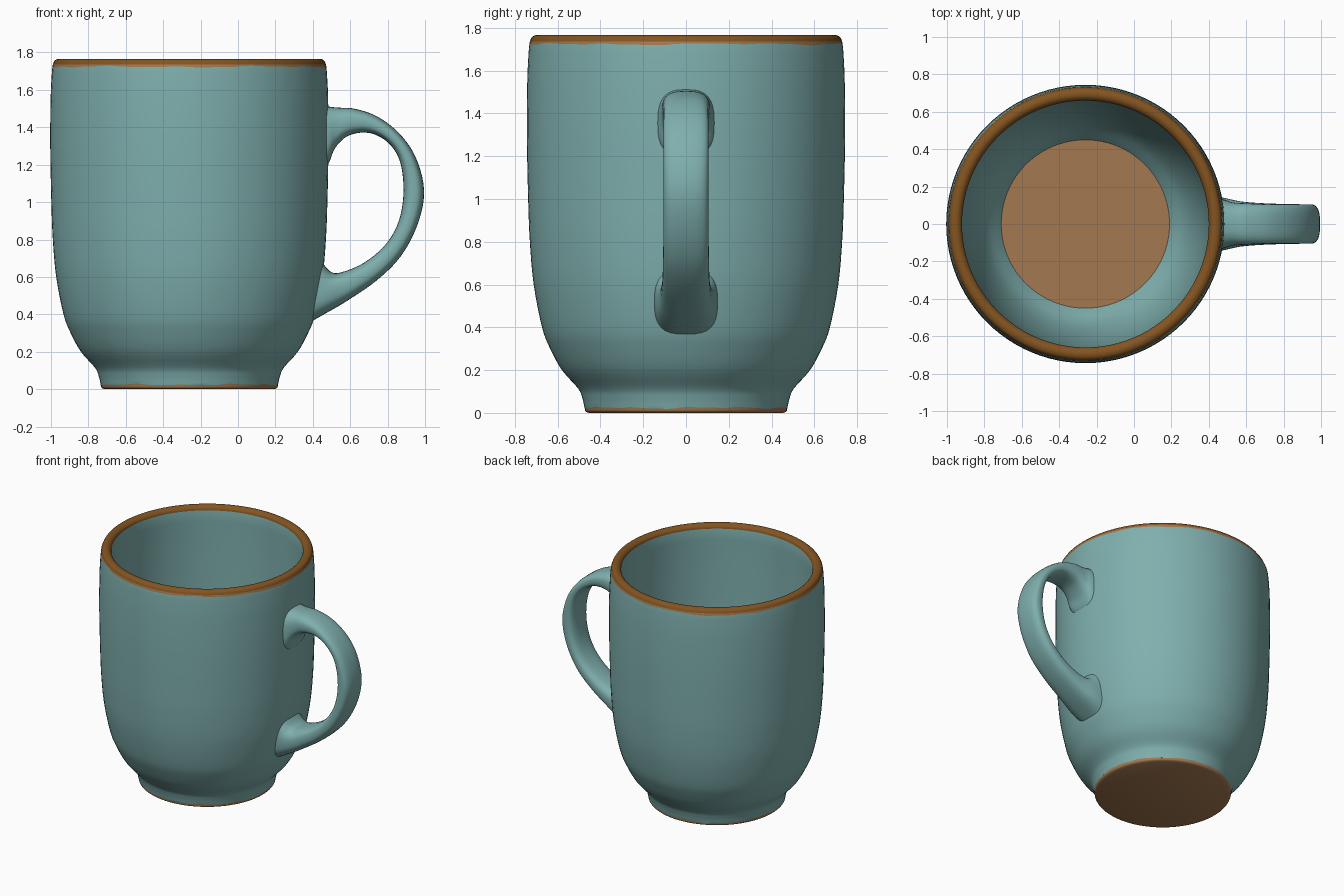
import bpy, bmesh
from math import sin, cos, tau, radians, copysign
from mathutils import Vector

cube = bpy.data.objects.get("Cube")
if cube:
    bpy.data.objects.remove(cube)

SIDES = 96
AXIS_X = -0.26


def material(name, colour):
    mat = bpy.data.materials.new(name)
    mat.use_nodes = True
    mat.diffuse_color = (*colour, 1)
    shader = next(n for n in mat.node_tree.nodes if n.type == 'BSDF_PRINCIPLED')
    shader.inputs["Base Color"].default_value = (*colour, 1)
    shader.inputs["Roughness"].default_value = 0.5
    return mat


teal = material("teal glaze", (0.21, 0.43, 0.42))
tan = material("bare clay", (0.37, 0.19, 0.08))
brown = material("brown rim", (0.23, 0.09, 0.015))


def smooth(points, steps):
    """Catmull-Rom curve through points of any dimension."""
    pts = [Vector(p) for p in points]
    pts = [2 * pts[0] - pts[1]] + pts + [2 * pts[-1] - pts[-2]]
    out = []
    for a, b, c, d in zip(pts, pts[1:], pts[2:], pts[3:]):
        for i in range(steps):
            t = i / steps
            out.append(b + (c - a) * t / 2 + (a - 2.5 * b + 2 * c - d / 2) * t * t
                       + (1.5 * (b - c) + (d - a) / 2) * t ** 3)
    return out + [pts[-2]]


def skin(bm, rings, mats, caps=False):
    """Join closed rings of positions; mats gives one index per band."""
    loops = [[bm.verts.new(p) for p in ring] for ring in rings]
    n = len(loops[0])
    for low, high, m in zip(loops, loops[1:], mats):
        for i in range(n):
            j = (i + 1) % n
            bm.faces.new((low[i], low[j], high[j], high[i])).material_index = m
    if caps:
        bm.faces.new(loops[0])
        bm.faces.new(loops[-1])


def finish(name, bm, materials):
    bmesh.ops.remove_doubles(bm, verts=bm.verts, dist=0.00005)
    bmesh.ops.recalc_face_normals(bm, faces=bm.faces)
    mesh = bpy.data.meshes.new(name)
    bm.to_mesh(mesh)
    bm.free()
    for m in materials:
        mesh.materials.append(m)
    obj = bpy.data.objects.new(name, mesh)
    bpy.context.collection.objects.link(obj)
    bpy.ops.object.select_all(action='DESELECT')
    obj.select_set(True)
    bpy.context.view_layer.objects.active = obj
    bpy.ops.object.shade_smooth_by_angle(angle=radians(45))
    return obj


# Cup body: profile sections (radius, height), material, wobble of the end seam
TEAL, TAN, BROWN = range(3)
sections = [
    ([(0, 0), (0.455, 0)], TAN, 0),
    ([(0.455, 0), (0.47, 0.008), (0.474, 0.024)], TAN, 0.005),
    ([(0.474, 0.024), (0.485, 0.07), (0.505, 0.115), (0.58, 0.2), (0.635, 0.3),
      (0.673, 0.4), (0.712, 0.6), (0.73, 0.8), (0.738, 1.0), (0.744, 1.3),
      (0.742, 1.55), (0.736, 1.68), (0.732, 1.724)], TEAL, 0.005),
    ([(0.732, 1.724), (0.73, 1.737)], TAN, 0),
    ([(0.73, 1.737), (0.72, 1.757), (0.7, 1.766), (0.68, 1.763),
      (0.665, 1.75), (0.66, 1.735)], BROWN, 0),
    ([(0.66, 1.735), (0.662, 1.4), (0.657, 1.0), (0.635, 0.65), (0.595, 0.4),
      (0.535, 0.22), (0.45, 0.1)], TEAL, 0),
    ([(0.45, 0.1), (0, 0.1)], TAN, 0),
]


def wobble(a):
    return (sin(5 * a) + sin(11 * a + 1) + 0.6 * sin(23 * a + 2)) / 2


rings, bands = [], []
for points, mat, amount in sections:
    curve = smooth(points, 4 if len(points) > 2 else 1)
    for k, (r, z) in enumerate(curve):
        # Drop the duplicate start of each section after the first
        if k == 0 and rings:
            continue
        drift = amount if k == len(curve) - 1 else 0
        ring = []
        for i in range(SIDES):
            a = tau * i / SIDES
            ring.append((AXIS_X + r * cos(a), r * sin(a), z + drift * wobble(a)))
        if rings:
            bands.append(mat)
        rings.append(ring)

body = bmesh.new()
skin(body, rings, bands)
finish("cup_body", body, [teal, tan, brown])

# Handle: outer x, outer z, inner x, inner z, half width at each station
stations = [
    (0.43, 1.53, 0.43, 1.15, 0.14),
    (0.48, 1.512, 0.485, 1.21, 0.13),
    (0.54, 1.505, 0.52, 1.29, 0.115),
    (0.62, 1.5, 0.59, 1.355, 0.11),
    (0.74, 1.46, 0.7, 1.37, 0.105),
    (0.86, 1.37, 0.8, 1.32, 0.105),
    (0.95, 1.24, 0.865, 1.22, 0.105),
    (0.995, 1.06, 0.885, 1.06, 0.105),
    (0.96, 0.88, 0.86, 0.9, 0.105),
    (0.87, 0.71, 0.79, 0.775, 0.107),
    (0.74, 0.58, 0.68, 0.68, 0.11),
    (0.58, 0.47, 0.57, 0.63, 0.12),
    (0.46, 0.4, 0.5, 0.625, 0.14),
    (0.37, 0.35, 0.44, 0.69, 0.15),
]


def rounded(v):
    return copysign(abs(v) ** 0.72, v)


rings = []
for ox, oz, ix, iz, width in smooth(stations, 5):
    outer, inner = Vector((ox, 0, oz)), Vector((ix, 0, iz))
    mid, half = (outer + inner) / 2, (outer - inner) / 2
    rings.append([mid + half * rounded(cos(tau * i / 32))
                  + Vector((0, width * rounded(sin(tau * i / 32)), 0)) for i in range(32)])

handle = bmesh.new()
skin(handle, rings, [0] * len(rings), caps=True)
finish("handle", handle, [teal])
